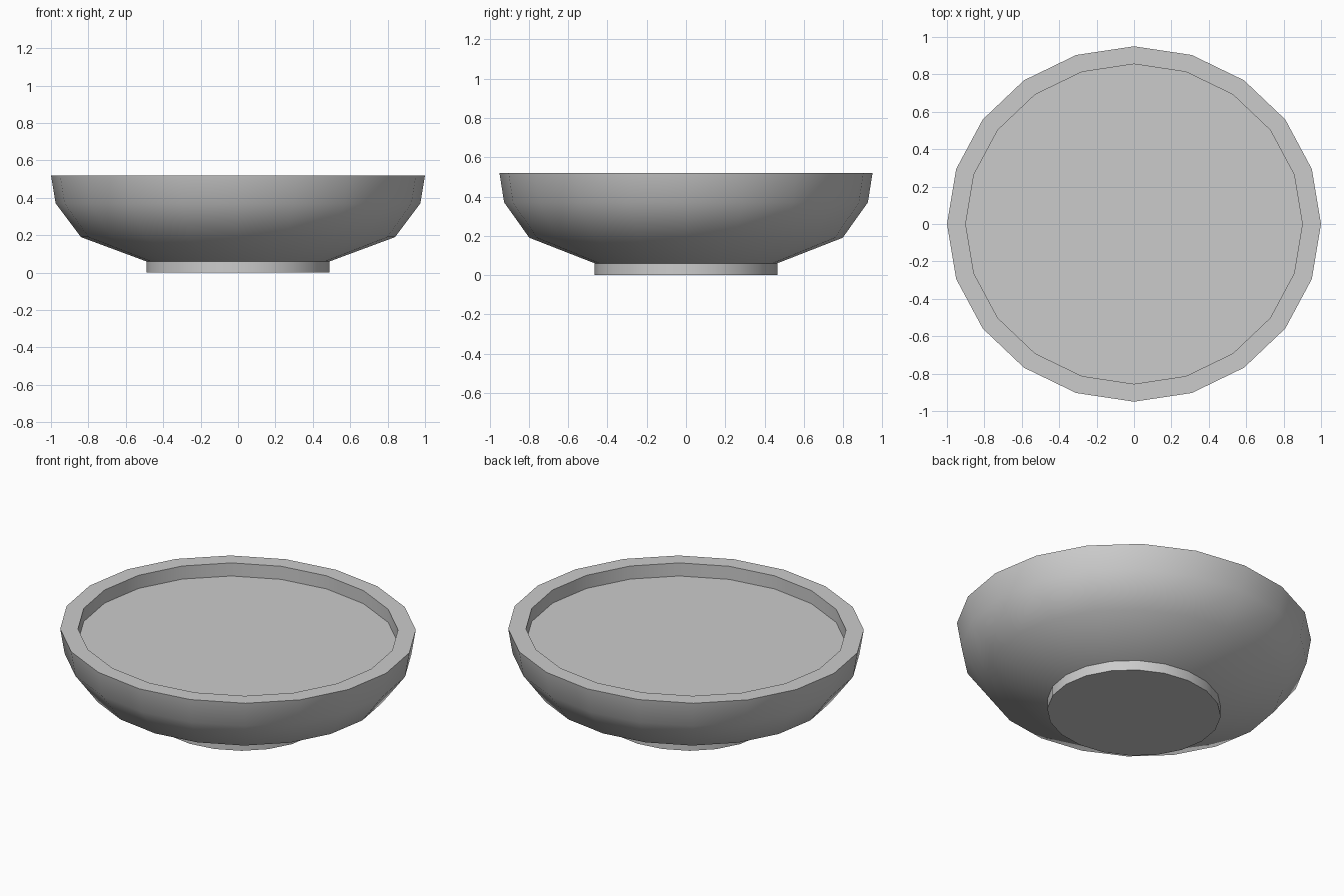
import bpy, bmesh
from math import cos, sin, tau, radians

if "Cube" in bpy.data.objects:
    bpy.data.objects.remove(bpy.data.objects["Cube"])

SIDES, DEPTH = 20, 0.95  # slightly oval in y


def lathe(name, profile):
    """Spin (radius, z) points into a capped, 20-sided oval solid."""
    bm = bmesh.new()
    rings = [[bm.verts.new((r * cos(tau * i / SIDES), DEPTH * r * sin(tau * i / SIDES), z))
              for i in range(SIDES)] for r, z in profile]
    for low, high in zip(rings, rings[1:]):
        for i in range(SIDES):
            j = (i + 1) % SIDES
            bm.faces.new((low[i], low[j], high[j], high[i]))
    bm.faces.new(rings[0][::-1])
    bm.faces.new(rings[-1])
    bmesh.ops.recalc_face_normals(bm, faces=bm.faces)
    mesh = bpy.data.meshes.new(name)
    bm.to_mesh(mesh)
    bm.free()
    obj = bpy.data.objects.new(name, mesh)
    bpy.context.collection.objects.link(obj)
    bpy.ops.object.select_all(action='DESELECT')
    obj.select_set(True)
    bpy.context.view_layer.objects.active = obj
    bpy.ops.object.shade_smooth_by_angle(angle=radians(40))
    return obj


# Foot, curved wall, flat rim and the shallow filled surface inside
lathe("bowl", [(0.49, 0), (0.49, 0.06), (0.84, 0.19), (0.975, 0.37),
               (1.0, 0.52), (0.9, 0.52), (0.9, 0.44)])
